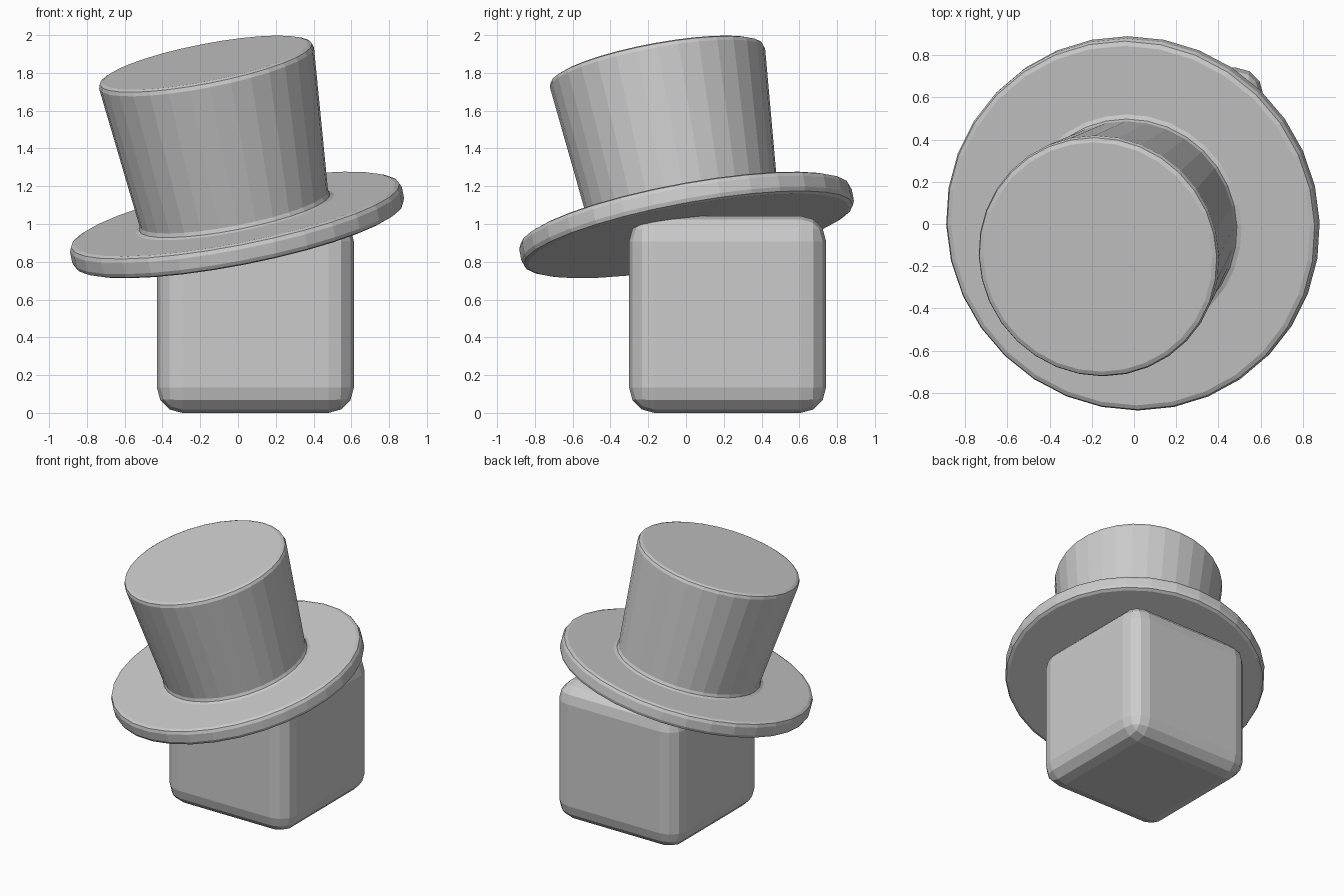
import bpy, bmesh, math
from mathutils import Matrix, Vector

cube = bpy.data.objects.get("Cube")
if cube:
    bpy.data.objects.remove(cube, do_unlink=True)

# One plain grey for everything
grey = bpy.data.materials.new("light grey")
grey.use_nodes = True
colour = (0.6, 0.6, 0.6, 1)
grey.diffuse_color = colour
grey.node_tree.nodes["Principled BSDF"].inputs["Base Color"].default_value = colour


def finish(bm, name, bevel, segments):
    """Turn a bmesh into a flat-shaded object with rounded edges."""
    bmesh.ops.recalc_face_normals(bm, faces=bm.faces)
    mesh = bpy.data.meshes.new(name)
    bm.to_mesh(mesh)
    bm.free()
    mesh.materials.append(grey)
    obj = bpy.data.objects.new(name, mesh)
    bpy.context.collection.objects.link(obj)
    mod = obj.modifiers.new("rounded edges", 'BEVEL')
    mod.width = bevel
    mod.segments = segments
    mod.limit_method = 'ANGLE'
    mod.angle_limit = math.radians(30)
    return obj


# Rounded block
bm = bmesh.new()
bmesh.ops.create_cube(bm, size=1.043)
block = finish(bm, "rounded_block", 0.135, 3)
block.location = (0.092, 0.22, 0.5215)

# Hat: brim disc, inset to the crown base, then extruded and flared
brim_radius, brim_thickness = 0.895, 0.12
base_radius, top_radius, crown_height = 0.505, 0.582, 0.83
bm = bmesh.new()
bmesh.ops.create_cone(bm, cap_ends=True, segments=32, radius1=brim_radius,
                      radius2=brim_radius, depth=brim_thickness)
top = max(bm.faces, key=lambda f: f.calc_center_median().z)


def extrude_top(face, scale, rise):
    new = bmesh.ops.extrude_discrete_faces(bm, faces=[face])["faces"][0]
    bmesh.ops.scale(bm, vec=(scale, scale, 1), verts=new.verts)
    bmesh.ops.translate(bm, vec=(0, 0, rise), verts=new.verts)
    return new


top = extrude_top(top, base_radius / brim_radius, 0)
top = extrude_top(top, top_radius / base_radius, crown_height)
hat = finish(bm, "top_hat", 0.03, 2)
hat.location = (-0.005, 0.003, 0.995)
hat.rotation_euler = (math.radians(10.3), math.radians(-11), 0)
